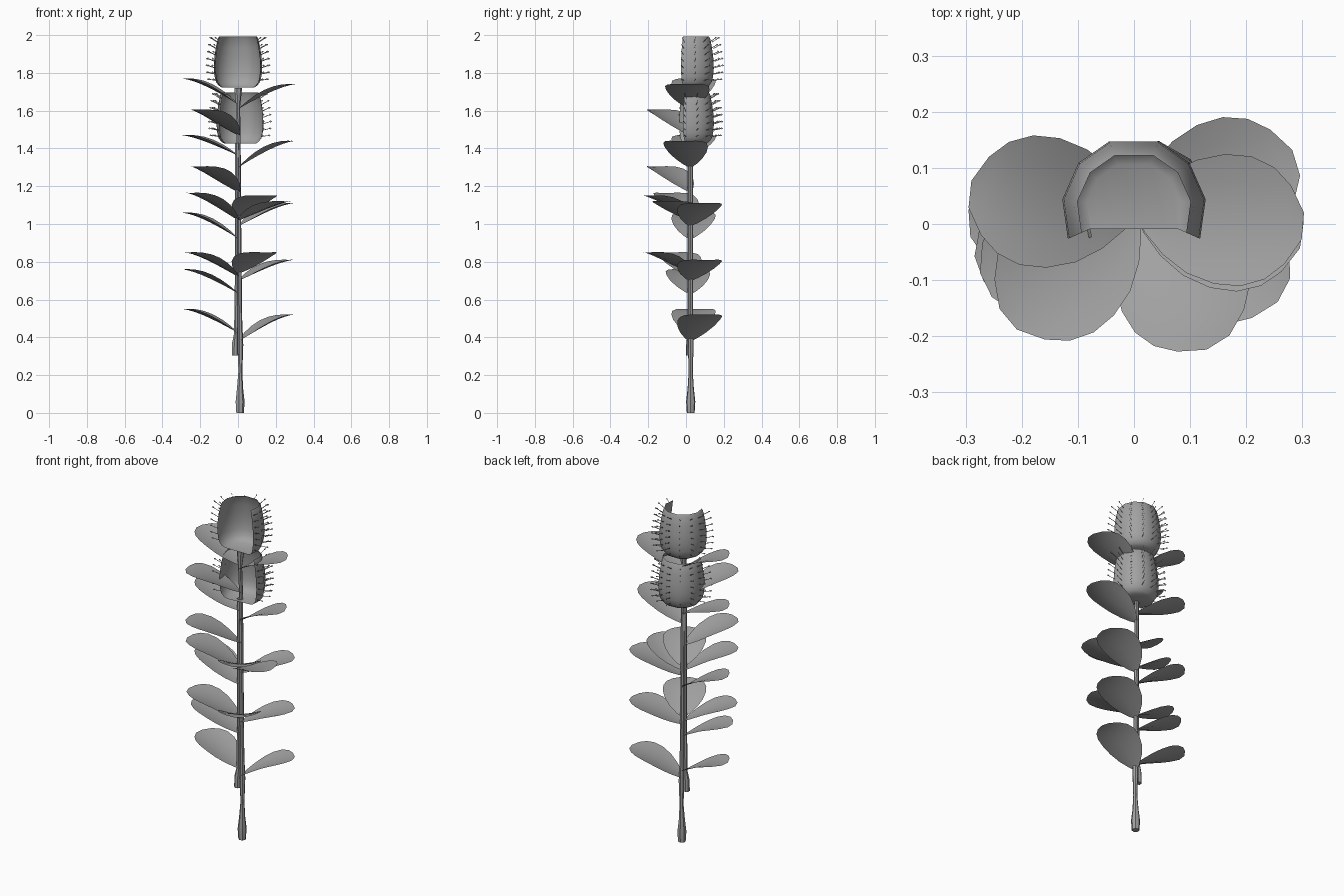
import bpy, bmesh, math
from mathutils import Vector, Matrix

if "Cube" in bpy.data.objects:
    bpy.data.objects.remove(bpy.data.objects["Cube"])

grey = bpy.data.materials.new("plant grey")
grey.diffuse_color = (0.36, 0.36, 0.36, 1)
grey.use_nodes = True
grey.node_tree.nodes["Principled BSDF"].inputs["Base Color"].default_value = grey.diffuse_color


def make(name, verts, faces, angle=40):
    mesh = bpy.data.meshes.new(name)
    mesh.from_pydata(verts, [], faces)
    bm = bmesh.new()
    bm.from_mesh(mesh)
    bmesh.ops.remove_doubles(bm, verts=bm.verts, dist=1e-5)
    bm.to_mesh(mesh)
    bm.free()
    mesh.materials.append(grey)
    ob = bpy.data.objects.new(name, mesh)
    bpy.context.collection.objects.link(ob)
    bpy.ops.object.select_all(action='DESELECT')
    ob.select_set(True)
    bpy.context.view_layer.objects.active = ob
    bpy.ops.object.shade_smooth_by_angle(angle=math.radians(angle))
    return ob


def grid_faces(rows, cols):
    return [(r * cols + c, r * cols + c + 1, (r + 1) * cols + c + 1, (r + 1) * cols + c)
            for r in range(rows - 1) for c in range(cols - 1)]


def stalk(name, rings, sides=7):
    """Tube through rings of (x, y, z, radius)."""
    verts = [(x + r * math.cos(a), y + r * math.sin(a), z) for x, y, z, r in rings
             for a in [2 * math.pi * (i % sides) / sides for i in range(sides + 1)]]
    faces = grid_faces(len(rings), sides + 1)
    faces.append(tuple(range(sides))[::-1])
    top = (len(rings) - 1) * (sides + 1)
    faces.append(tuple(range(top, top + sides)))
    return make(name, verts, faces)


# Stems
stalk("main_stem", [(.01, .025, 0, .021), (.01, .025, .06, .025), (.01, .025, .13, .017),
                    (.012, .025, .22, .011), (.012, .025, .36, .016), (.01, .025, .5, .012),
                    (.005, .025, 1.0, .012), (.003, .025, 1.45, .011), (0, .02, 1.62, .011),
                    (0, .025, 1.72, .022)])
stalk("side_stem", [(-.016, .018, .305, .018), (-.016, .018, .37, .017), (-.011, .02, .42, .011),
                    (-.008, .018, .75, .009), (-.008, .018, 1.1, .009), (-.005, .02, 1.43, .012)])

# Leaves: yaw in degrees, base height, tip height
LEAVES = [(17, .38, .52), (174, .42, .55), (184, .63, .76), (200, .72, .85),
          (17, .70, .81), (-58, .74, .85), (174, .92, 1.06),
          (206, 1.02, 1.165), (17, .99, 1.11), (-28, 1.02, 1.12), (-58, 1.04, 1.15),
          (220, 1.17, 1.305), (174, 1.36, 1.47), (-8, 1.30, 1.44),
          (220, 1.47, 1.605), (174, 1.63, 1.77), (-5, 1.61, 1.74)]
OUTLINE = [(0, .008), (.06, .035), (.18, .072), (.33, .101), (.5, .116),
           (.66, .116), (.8, .1), (.91, .07), (1, .024)]
ACROSS = [-1, -.6, 0, .6, 1]


def leaf(yaw, z0, z1):
    length = .275 if yaw < -40 else .298
    turn = Matrix.Rotation(math.radians(yaw), 4, 'Z')
    verts = []
    for t, half in OUTLINE:
        rise = (z1 - z0) * math.sin(t * math.pi / 2) ** .95
        for s in ACROSS:
            cup = .022 * s * s * math.sin(math.pi * t)   # edges lift above the midrib
            verts.append(turn @ Vector((length * t, half * s, rise + cup - .014 * math.sin(math.pi * t)))
                         + Vector((.004, .022, z0)))
    make("leaf", verts, grid_faces(len(OUTLINE), len(ACROSS)), 60)


for spec in LEAVES:
    leaf(*spec)

# Flower pods: barrel shells open at the front and top, with a straight-fronted floor
PROFILE = [(.66, 0), (.8, .04), (.91, .11), (.97, .22), (1, .38),
           (.98, .58), (.92, .78), (.84, .96), (.79, 1)]
ANGLES = [math.radians(a) for a in (-24, 8, 40, 70, 110, 140, 172, 204)]
HEIGHT = .27


def pod_radius(f):
    for (r0, f0), (r1, f1) in zip(PROFILE, PROFILE[1:]):
        if f <= f1:
            return r0 + (r1 - r0) * (f - f0) / (f1 - f0)
    return PROFILE[-1][0]


def pod(x, z, yaw, width):
    place = Matrix.Translation((x, .026, z)) @ Matrix.Rotation(math.radians(yaw), 4, 'Z')
    rim = PROFILE[0][0] * width
    front = rim * math.sin(ANGLES[0])
    verts = [place @ Vector((rim * math.cos(a) * .9, front, 0)) for a in ANGLES]
    verts += [place @ Vector((width * r * math.cos(a), width * r * math.sin(a), HEIGHT * f))
              for r, f in PROFILE for a in ANGLES]
    make("flower_pod", verts, grid_faces(len(PROFILE) + 1, len(ANGLES)), 50)

    # Bristles: thin upright blades with a beaded tip
    verts, faces = [], []
    blade = [(.001, -.002), (.036, -.0015), (.043, -.005), (.05, 0),
             (.043, .005), (.036, .0015), (.001, .002)]
    for k in range(9):
        a = math.radians(-18 + 27 * k)
        out = Vector((math.cos(a), math.sin(a), 0))
        for j in range(7):
            f = .14 + .125 * j
            tilt = .15 + .07 * j
            start = out * (width * pod_radius(f) * .985) + Vector((0, 0, HEIGHT * f))
            along = out * math.cos(tilt) + Vector((0, 0, math.sin(tilt)))
            up = Vector((0, 0, math.cos(tilt))) - out * math.sin(tilt)
            n = len(verts)
            verts += [place @ (start + along * u + up * v) for u, v in blade]
            faces += [(n, n + 1, n + 5, n + 6), (n + 1, n + 2, n + 3, n + 4, n + 5)]
    make("pod_bristles", verts, faces)


pod(0, 1.722, 0, .129)
pod(.012, 1.425, 5, .126)
